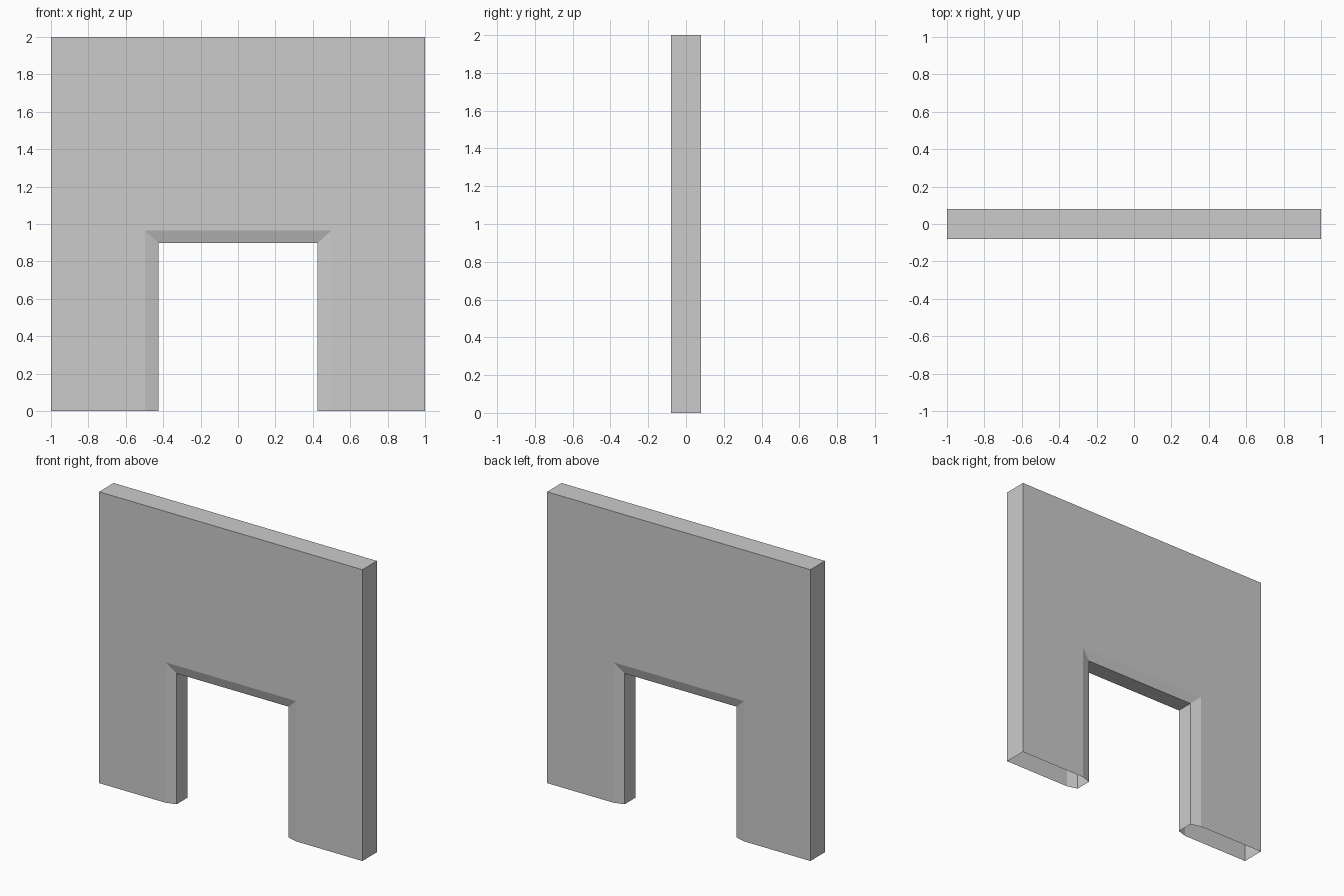
import bpy, bmesh

if "Cube" in bpy.data.objects:
    bpy.data.objects.remove(bpy.data.objects["Cube"])

# Cross-section through the wall: (half width, height, y) of each arch-shaped line,
# running outer front -> bevel -> doorway reveal -> bevel -> outer back
section = [
    (1.0, 2.0, -0.079),
    (0.497, 0.964, -0.079),
    (0.426, 0.898, -0.058),
    (0.426, 0.898, 0.058),
    (0.497, 0.964, 0.079),
    (1.0, 2.0, 0.079),
]

bm = bmesh.new()
arches = []
for w, h, y in section:
    arches.append([bm.verts.new(p) for p in
                   ((-w, y, 0), (-w, y, h), (w, y, h), (w, y, 0))])

# Skin the arches in a closed ring; the feet stay open underneath
for i, a in enumerate(arches):
    b = arches[(i + 1) % len(arches)]
    for k in range(3):
        bm.faces.new((a[k], a[k + 1], b[k + 1], b[k]))
bmesh.ops.recalc_face_normals(bm, faces=bm.faces)

# Make sure the top face points up
bm.normal_update()
top = max(bm.faces, key=lambda f: f.calc_center_median().z)
if top.normal.z < 0:
    bmesh.ops.reverse_faces(bm, faces=bm.faces)

mesh = bpy.data.meshes.new("doorway_wall")
bm.to_mesh(mesh)
bm.free()
wall = bpy.data.objects.new("doorway_wall", mesh)
bpy.context.collection.objects.link(wall)
